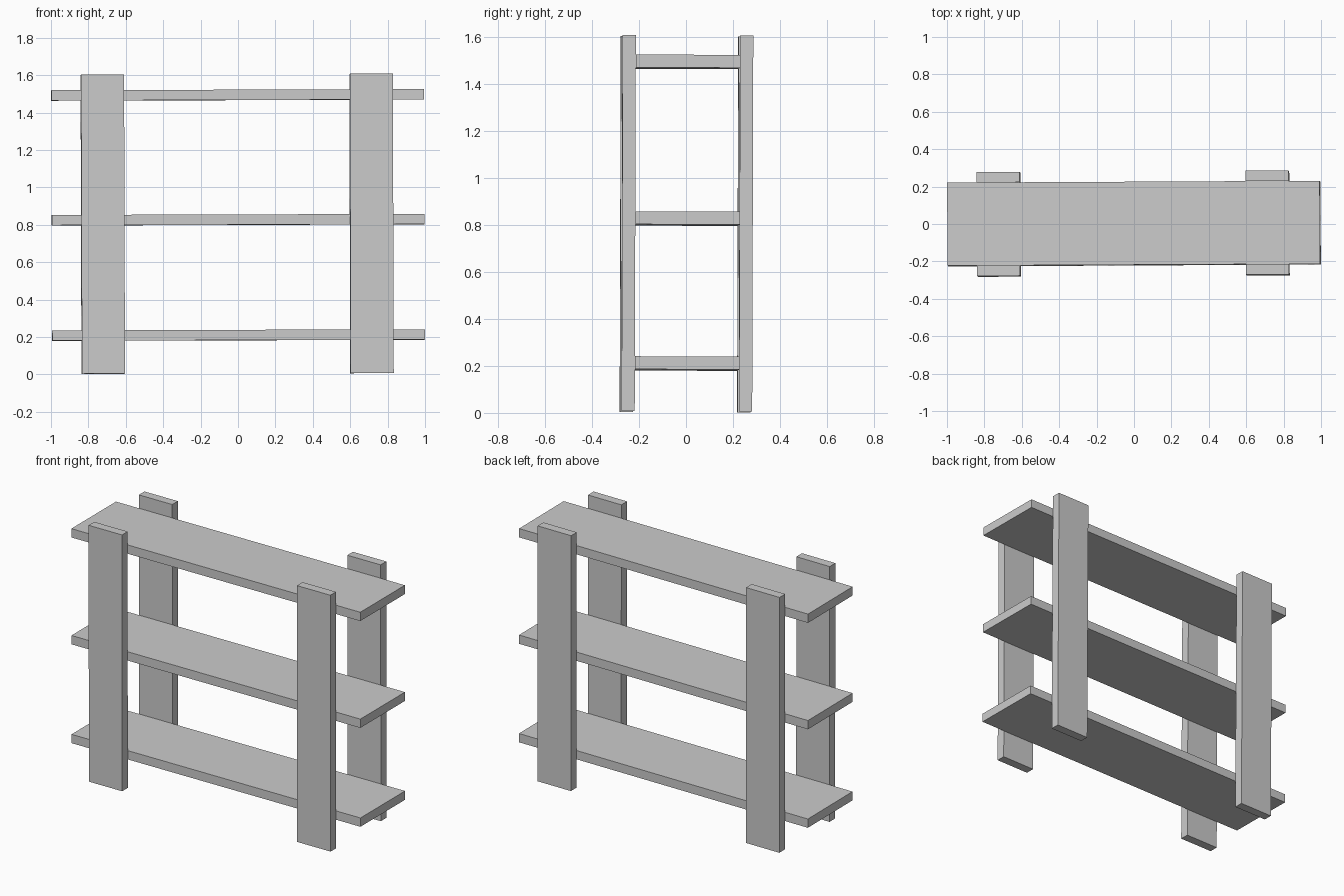
import bpy
from mathutils import Matrix, Euler, Vector

cube = bpy.data.objects.get("Cube")
if cube:
    bpy.data.objects.remove(cube, do_unlink=True)

# The whole unit stands very slightly askew
HEIGHT = 1.6
lean = (Matrix.Translation((0, 0.002, HEIGHT / 2 + 0.005))
        @ Euler((-0.003, -0.003, 0.005)).to_matrix().to_4x4()
        @ Matrix.Translation((0, 0, -HEIGHT / 2)))


def board(name, size, centre):
    """A plain rectangular plank."""
    bpy.ops.mesh.primitive_cube_add(size=1)
    ob = bpy.context.object
    ob.name = name
    ob.data.transform(lean @ Matrix.Translation(centre)
                      @ Matrix.Diagonal(Vector((*size, 1))))
    return ob


# Shelves
for name, z in (("bottom", 0.205), ("middle", 0.822), ("top", 1.489)):
    board(name + "_shelf", (1.992, 0.444, 0.055), (0, 0, z))

# Uprights, held flat against the shelf edges
for side, x in (("right", -0.723), ("left", 0.714)):
    for end, y in (("front", -0.25), ("back", 0.25)):
        board(f"{end}_{side}_upright", (0.23, 0.056, HEIGHT), (x, y, HEIGHT / 2))
